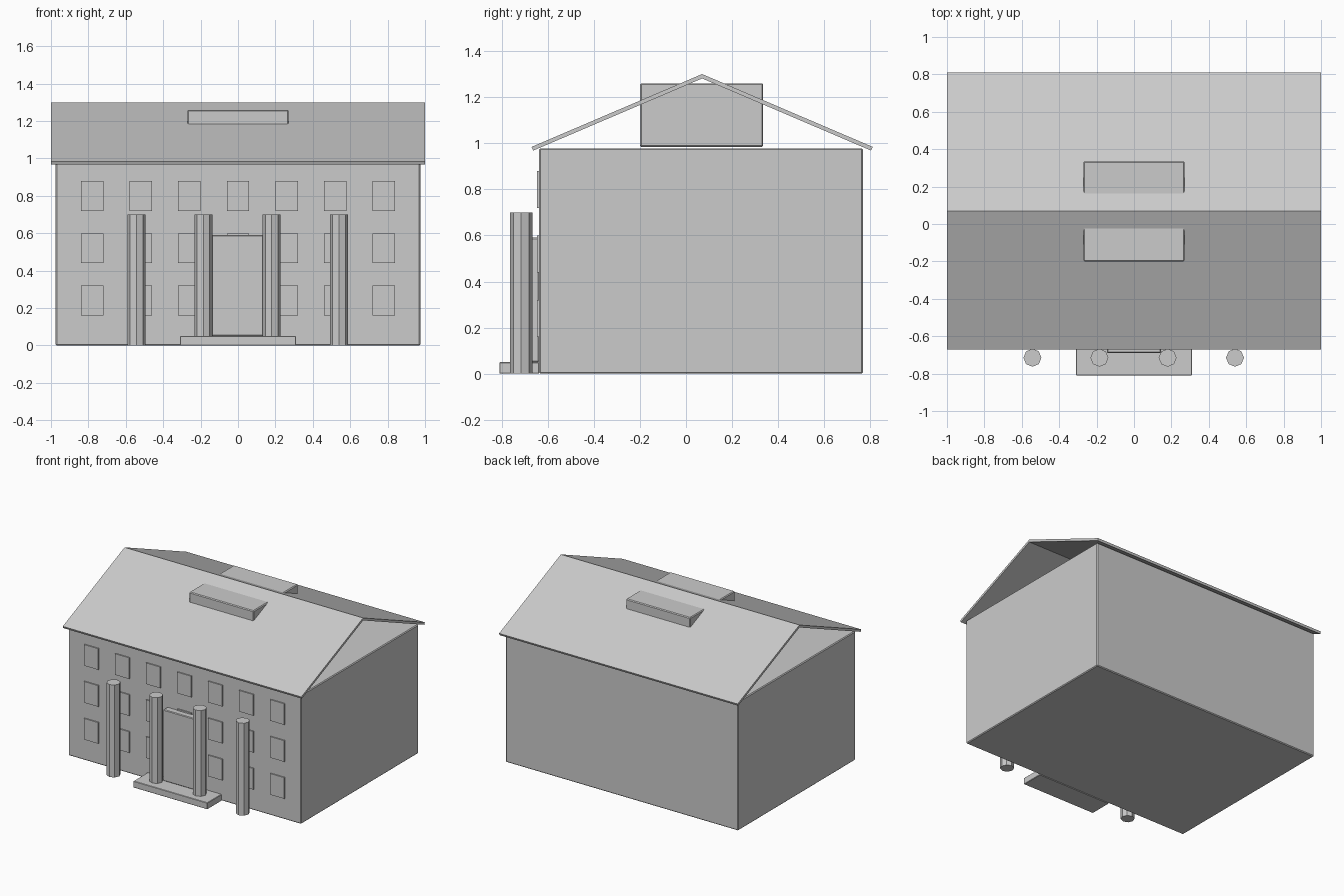
import bpy, bmesh

if "Cube" in bpy.data.objects:
    bpy.data.objects.remove(bpy.data.objects["Cube"])

grey = bpy.data.materials.new("plain_grey")
grey.diffuse_color = (0.6, 0.6, 0.6, 1)
grey.use_nodes = True
grey.node_tree.nodes["Principled BSDF"].inputs["Base Color"].default_value = grey.diffuse_color


def finish(name, bm):
    bmesh.ops.recalc_face_normals(bm, faces=bm.faces)
    mesh = bpy.data.meshes.new(name)
    bm.to_mesh(mesh)
    bm.free()
    mesh.materials.append(grey)
    ob = bpy.data.objects.new(name, mesh)
    bpy.context.collection.objects.link(ob)
    return ob


def box(name, x0, x1, y0, y1, z0, z1, bevel=0.0):
    bm = bmesh.new()
    bmesh.ops.create_cube(bm, size=1)
    for v in bm.verts:
        v.co.x = x1 if v.co.x > 0 else x0
        v.co.y = y1 if v.co.y > 0 else y0
        v.co.z = z1 if v.co.z > 0 else z0
    ob = finish(name, bm)
    if bevel:
        mod = ob.modifiers.new("edge_bevel", 'BEVEL')
        mod.width = bevel
        mod.segments = 1
    return ob


# Main building block with softened edges
box("walls", -0.975, 0.975, -0.637, 0.768, 0, 0.978, 0.006)

# Thin folded roof, open at the gable ends
profile = [(-0.67, 0.984), (0.07, 1.30), (0.81, 0.984),
           (0.803, 0.968), (0.07, 1.281), (-0.663, 0.968)]
bm = bmesh.new()
rings = [[bm.verts.new((x, y, z)) for y, z in profile] for x in (-1, 1)]
n = len(profile)
for i in range(n):
    j = (i + 1) % n
    bm.faces.new((rings[0][i], rings[0][j], rings[1][j], rings[1][i]))
for r in rings:
    bm.faces.new((r[0], r[1], r[4], r[5]))
    bm.faces.new((r[1], r[2], r[3], r[4]))
finish("roof", bm)

# Block passing through the roof on both slopes
box("dormer", -0.27, 0.27, -0.20, 0.335, 0.984, 1.26, 0.006)

# Entrance
box("door", -0.145, 0.145, -0.69, -0.637, 0.05, 0.59, 0.005)
box("entrance_step", -0.31, 0.31, -0.81, -0.637, 0, 0.05, 0.003)

# Eight-sided columns
for k, x in enumerate((-0.543, -0.185, 0.18, 0.54)):
    bm = bmesh.new()
    bmesh.ops.create_cone(bm, cap_ends=True, segments=8,
                          radius1=0.048, radius2=0.048, depth=0.70)
    ob = finish(f"column_{k + 1}", bm)
    bm = bmesh.new()
    bm.from_mesh(ob.data)
    bmesh.ops.translate(bm, verts=bm.verts, vec=(x, -0.715, 0.35))
    bm.to_mesh(ob.data)
    bm.free()

# Front windows: three rows of seven thin plates
for row in range(3):
    for col in range(7):
        x, z = (col - 3) * 0.26, 0.24 + row * 0.28
        box(f"window_{row + 1}_{col + 1}", x - 0.06, x + 0.06,
            -0.646, -0.637, z - 0.08, z + 0.08)
